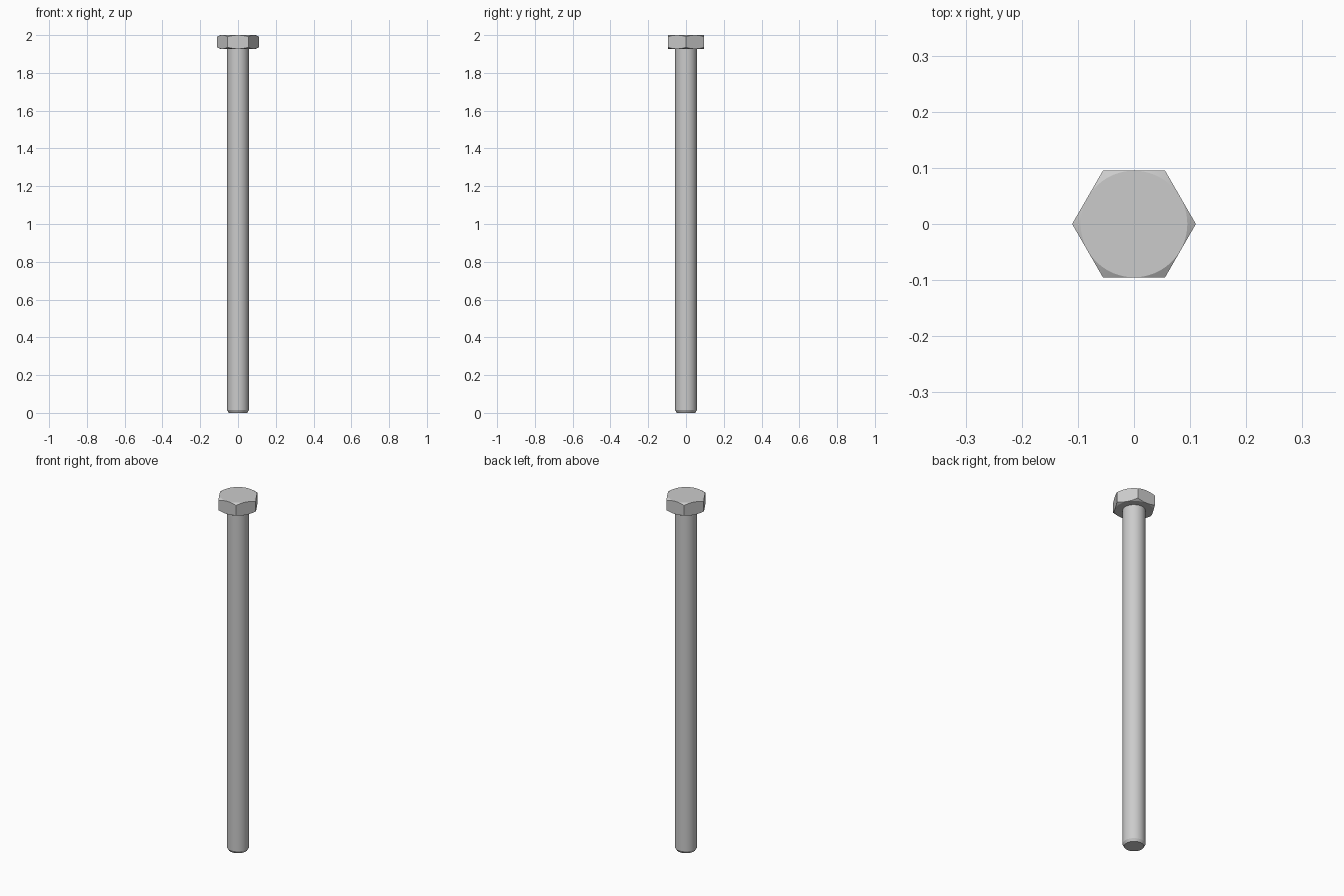
import bpy, bmesh, math

if "Cube" in bpy.data.objects:
    bpy.data.objects.remove(bpy.data.objects["Cube"])

SEG = 96


def loft(name, rings):
    """Skin closed rings from bottom to top and cap both ends."""
    bm = bmesh.new()
    loops = [[bm.verts.new(p) for p in ring] for ring in rings]
    for lo, hi in zip(loops, loops[1:]):
        for i in range(SEG):
            j = (i + 1) % SEG
            bm.faces.new((lo[i], lo[j], hi[j], hi[i]))
    bm.faces.new(loops[0][::-1])
    bm.faces.new(loops[-1])
    mesh = bpy.data.meshes.new(name)
    bm.to_mesh(mesh)
    bm.free()
    obj = bpy.data.objects.new(name, mesh)
    bpy.context.collection.objects.link(obj)
    bpy.ops.object.select_all(action='DESELECT')
    bpy.context.view_layer.objects.active = obj
    obj.select_set(True)
    bpy.ops.object.shade_smooth_by_angle(angle=math.radians(20))
    return obj


def ring(radius, height):
    """Ring whose radius and height are functions of the angle."""
    pts = []
    for i in range(SEG):
        t = 2 * math.pi * i / SEG
        r = radius(t)
        pts.append((r * math.cos(t), r * math.sin(t), height(r)))
    return pts


def circle(r, z):
    return ring(lambda t: r, lambda q: z)


# Shank with a chamfered tip
loft("shank", [circle(0.049, 0), circle(0.057, 0.014), circle(0.057, 1.94)])

# Hex head, corners chamfered by a cone above and below
APOTHEM, FACE_R, BOTTOM, TOP = 0.0955, 0.095, 1.927, 2.0
SLOPE = math.tan(math.radians(30))


def hexagon(t):
    return APOTHEM / math.cos(t % (math.pi / 3) - math.pi / 6)


loft("hex_head", [
    circle(FACE_R, BOTTOM),
    ring(hexagon, lambda r: BOTTOM + (r - FACE_R) * SLOPE),
    ring(hexagon, lambda r: TOP - (r - FACE_R) * SLOPE),
    circle(FACE_R, TOP),
])
